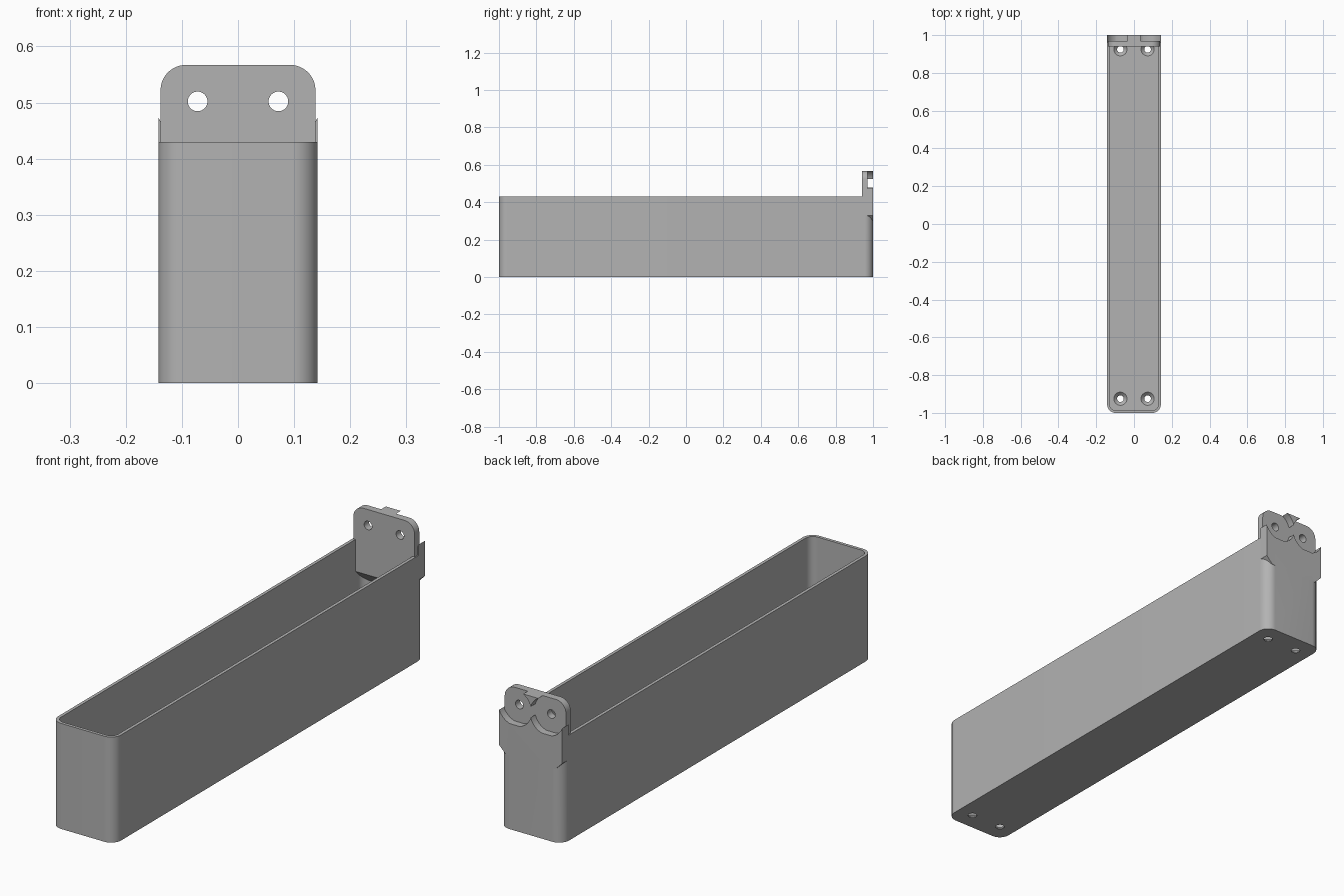
import bpy, bmesh
from math import sin, cos, pi, radians
from mathutils import Vector

if "Cube" in bpy.data.objects:
    bpy.data.objects.remove(bpy.data.objects["Cube"])

grey = bpy.data.materials.new("plain_grey")
grey.use_nodes = True
grey.diffuse_color = (0.45, 0.45, 0.45, 1)
grey.node_tree.nodes["Principled BSDF"].inputs["Base Color"].default_value = (0.45, 0.45, 0.45, 1)

# Extrusion frames: where a profile point (u, v) lands at depth w
FRAMES = {
    "x": lambda u, v, w: Vector((w, u, v)),
    "y": lambda u, v, w: Vector((u, w, v)),
    "z": lambda u, v, w: Vector((u, v, w)),
}


def prism(name, profile, axis, lo, hi):
    place = FRAMES[axis]
    bm = bmesh.new()
    face = bm.faces.new([bm.verts.new(place(u, v, lo)) for u, v in profile])
    grown = bmesh.ops.extrude_face_region(bm, geom=[face])["geom"]
    moved = [g for g in grown if isinstance(g, bmesh.types.BMVert)]
    bmesh.ops.translate(bm, verts=moved, vec=place(0, 0, hi - lo))
    bmesh.ops.recalc_face_normals(bm, faces=bm.faces)
    return finish(name, bm)


def finish(name, bm):
    mesh = bpy.data.meshes.new(name)
    bm.to_mesh(mesh)
    bm.free()
    mesh.materials.append(grey)
    obj = bpy.data.objects.new(name, mesh)
    bpy.context.collection.objects.link(obj)
    return obj


def rounded(x0, x1, y0, y1, radii, steps=12):
    """Rectangle outline; radii run from lower left, counterclockwise."""
    corners = [(x0, y0, 1, 1), (x1, y0, -1, 1), (x1, y1, -1, -1), (x0, y1, 1, -1)]
    points = []
    for i, ((x, y, sx, sy), r) in enumerate(zip(corners, radii)):
        if r == 0:
            points.append((x, y))
            continue
        for k in range(steps + 1):
            a = pi + (i + k / steps) * pi / 2
            points.append((x + sx * r + r * cos(a), y + sy * r + r * sin(a)))
    return points


def disc(cx, cy, r, n=48):
    return [(cx + r * cos(2 * pi * k / n), cy + r * sin(2 * pi * k / n)) for k in range(n)]


def combine(target, tool, operation):
    mod = target.modifiers.new("combine", "BOOLEAN")
    mod.operation = operation
    mod.solver = "EXACT"
    mod.object = tool
    bpy.context.view_layer.objects.active = target
    bpy.ops.object.modifier_apply(modifier=mod.name)
    bpy.data.objects.remove(tool)


# Long open tray, with a sloped thickening left behind the mounting tab
W, H, WALL, FLOOR = 0.142, 0.43, 0.013, 0.02
tray = prism("tray", rounded(-W, W, -1, 1, [0.045] * 4), "z", 0, H)
cavity = prism("cavity", rounded(-W + WALL, W - WALL, -1 + WALL, 1 - WALL, [0.032] * 4), "z", FLOOR, 0.7)
wedge = prism("wedge", [(0.94, 0.3), (0.94, 0.8), (1.1, 0.8), (1.1, 0.14)], "x", -0.3, 0.3)
combine(cavity, wedge, "DIFFERENCE")
combine(tray, cavity, "DIFFERENCE")

# Mounting tab and the block behind it
tab = prism("tab", rounded(-0.138, 0.138, 0.35, 0.567, [0, 0, 0.045, 0.045]), "y", 0.94, 0.97)
half = [(0.112, 0.3), (W, 0.33), (W, 0.5), (0.05, 0.5), (0.05, 0.567)]
backing = prism("backing", half + [(-u, v) for u, v in reversed(half)], "y", 0.96, 1)
for x in (-0.072, 0.072):
    combine(backing, prism("recess", disc(x, 0.502, 0.0755), "y", 0.9, 1.1), "DIFFERENCE")
combine(tray, tab, "UNION")
combine(tray, backing, "UNION")

# Screw holes in the tab and countersunk holes in the floor
for x in (-0.072, 0.072):
    combine(tray, prism("tab_hole", disc(x, 0.502, 0.0175), "y", 0.9, 1.1), "DIFFERENCE")
    for y in (-0.925, 0.925):
        combine(tray, prism("floor_hole", disc(x, y, 0.0175), "z", -0.1, 0.1), "DIFFERENCE")
        bm = bmesh.new()
        bmesh.ops.create_cone(bm, cap_ends=True, segments=48, radius1=0.016, radius2=0.036, depth=0.02)
        bmesh.ops.translate(bm, verts=bm.verts, vec=(x, y, FLOOR - 0.009))
        combine(tray, finish("countersink", bm), "DIFFERENCE")

bpy.ops.object.select_all(action="DESELECT")
tray.select_set(True)
bpy.context.view_layer.objects.active = tray
bpy.ops.object.shade_smooth_by_angle(angle=radians(30))
